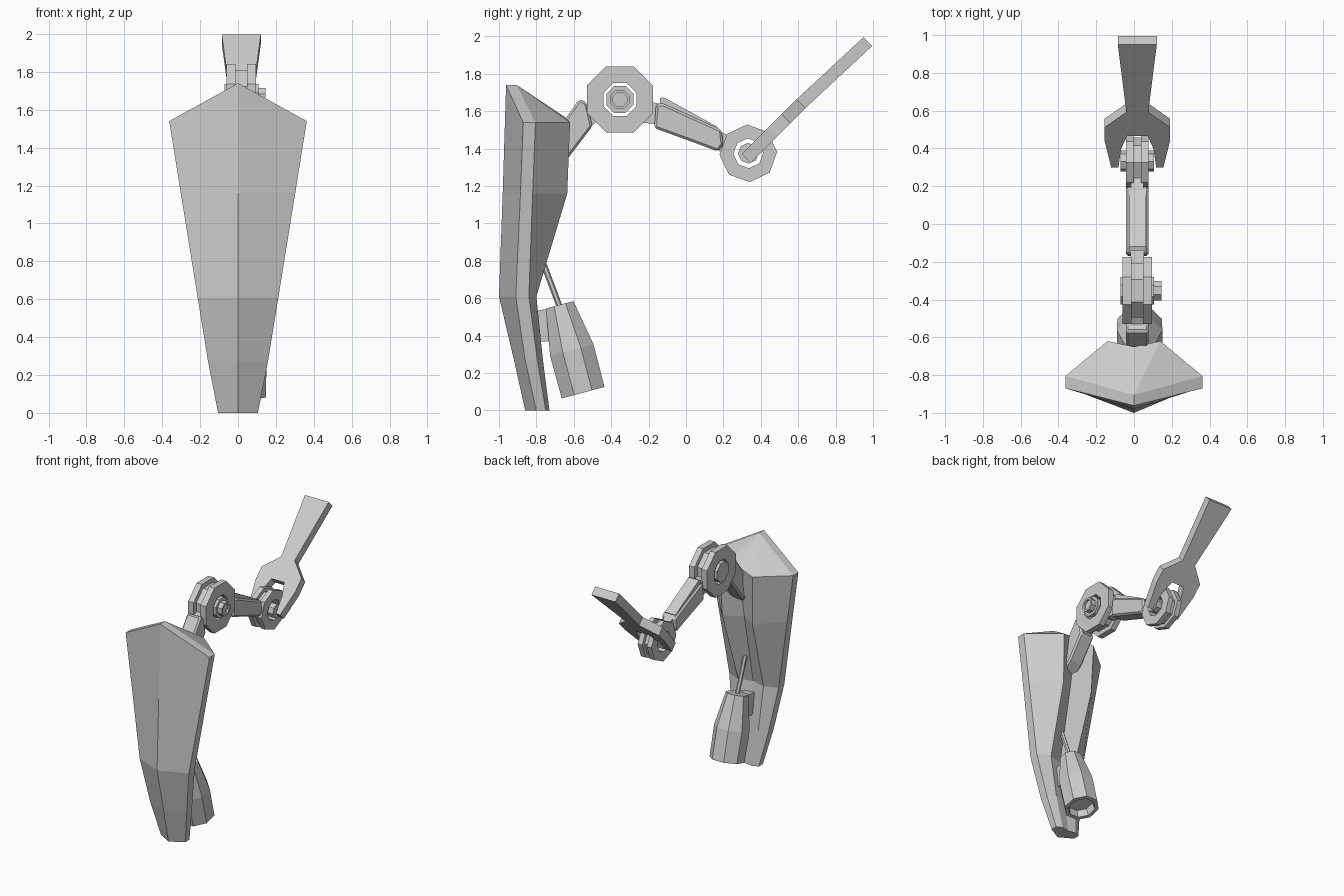
import bpy, bmesh
from math import pi, sin, cos
from mathutils import Vector

if "Cube" in bpy.data.objects:
    bpy.data.objects.remove(bpy.data.objects["Cube"])

CX = 0.0175  # centre plane of the arm


def loft(name, rings, caps=True, loop=False):
    """Skin a list of equal-length vertex rings."""
    bm = bmesh.new()
    vs = [[bm.verts.new(p) for p in r] for r in rings]
    n = len(vs[0])
    pairs = list(zip(vs, vs[1:])) + ([(vs[-1], vs[0])] if loop else [])
    for a, b in pairs:
        for i in range(n):
            j = (i + 1) % n
            bm.faces.new((a[i], a[j], b[j], b[i]))
    if caps and not loop:
        bm.faces.new(vs[0])
        bm.faces.new(vs[-1])
    bmesh.ops.recalc_face_normals(bm, faces=bm.faces)
    me = bpy.data.meshes.new(name)
    bm.to_mesh(me)
    bm.free()
    ob = bpy.data.objects.new(name, me)
    bpy.context.collection.objects.link(ob)
    return ob


def slab(name, profile, half, bevel=0.0):
    """Extrude a (y, z) profile sideways about the arm plane."""
    ob = loft(name, [[(CX + s * half, y, z) for y, z in profile] for s in (-1, 1)])
    if bevel:
        m = ob.modifiers.new("chamfer", "BEVEL")
        m.width, m.segments = bevel, 1
    return ob


def oct_x(x, c, r, rot):
    return [(x, c[0] + r * cos(rot + k * pi / 4), c[1] + r * sin(rot + k * pi / 4)) for k in range(8)]


def washer(name, c, x0, x1, r, hole, rot):
    return loft(name, [oct_x(x0, c, r, rot), oct_x(x1, c, r, rot),
                       oct_x(x1, c, hole, rot), oct_x(x0, c, hole, rot)], loop=True)


def turned(name, top, bottom, stations, sides=8):
    """Faceted turned part: stations are (distance, radius) along the axis."""
    a, d = Vector(top), (Vector(bottom) - Vector(top)).normalized()
    u = Vector((1, 0, 0))
    v = d.cross(u)
    ang = [2 * pi * (k + .5) / sides for k in range(sides)]
    return loft(name, [[a + d * t + (u * cos(w) + v * sin(w)) * r for w in ang] for t, r in stations])


# Shield: rows of z, ridge y, side x, side front y, side back y, lobe x, lobe y, valley y
rows = [(1.54, -.962, .363, -.87, -.805, .14, -.62, -.65),
        (1.16, -.98, .302, -.885, -.82, .13, -.635, -.72),
        (.61, -1.0, .213, -.91, -.84, .11, -.80, -.83),
        (.27, -.92, .158, -.86, -.795, .09, -.765, -.78),
        (0, -.86, .105, -.80, -.75, .06, -.73, -.74)]
rings = []
for i, (z, ry, sx, sf, sb, lx, ly, vy) in enumerate(rows):
    zr = 1.74 if i == 0 else z
    zv = 1.57 if i == 0 else z
    rings.append([(0, ry, zr), (sx, sf, z), (sx, sb, z), (lx, ly, z), (0, vy, zv),
                  (-lx, ly, z), (-sx, sb, z), (-sx, sf, z)])
shield = loft("shield", rings, caps=False)
bm = bmesh.new()
bm.from_mesh(shield.data)
bm.verts.ensure_lookup_table()
v = bm.verts
crest = v.new((0, -.905, 1.74))
bm.verts.ensure_lookup_table()
for ids in ((0, 1, 2), (2, 3), (3, 4), (4, 5), (5, 6), (6, 7, 0)):
    bm.faces.new([v[k] for k in ids] + [crest])
bm.faces.new([v[k] for k in range(32, 40)])
bmesh.ops.recalc_face_normals(bm, faces=bm.faces)
bm.to_mesh(shield.data)
bm.free()

# Thruster barrel with recessed mouth, its rod and its bracket
top, bot = (.03, -.675, .565), (.03, -.55, .095)
turned("barrel", top, bot, [(0, .082), (.25, .13), (.486, .128), (.486, .1), (.43, .09)])
turned("barrel_rod", (.03, -.775, .82), (.03, -.67, .54), [(0, .016), (.3, .016)], 6)
slab("barrel_bracket", [(-.83, .53), (-.68, .55), (-.62, .37), (-.83, .37)], .04)

# Elbow joint
A = (-.353, 1.663)
R = pi / 8
for side, x0, x1 in (("left", -.06, -.013), ("right", .048, .095)):
    washer("elbow_disc_" + side, A, x0, x1, .192, .095, R)
washer("elbow_tongue", A, -.013, .048, .155, .095, R)
loft("elbow_hub", [oct_x(x, A, .078, R) for x in (-.072, .107)])
washer("elbow_bolt", A, .107, .145, .055, .04, R)
loft("elbow_bolt_core", [oct_x(x, A, .04, R) for x in (.1, .13)])

# Wrist joint
B = (.333, 1.375)
for side, x0, x1 in (("left", -.042, -.002), ("right", .037, .077)):
    washer("wrist_disc_" + side, B, x0, x1, .154, .08, .05)
washer("wrist_tongue", B, -.002, .037, .125, .08, .05)
loft("wrist_hub", [oct_x(x, B, .055, .05) for x in (-.072, .107)])

# Arm links with narrow necks entering the joints
slab("lower_link", [(-.76, 1.40), (-.57, 1.665), (-.53, 1.645), (-.50, 1.52), (-.63, 1.35), (-.78, 1.22)], .06, .012)
slab("lower_link_neck", [(-.56, 1.62), (-.45, 1.68), (-.43, 1.58), (-.52, 1.51)], .035)
slab("upper_link", [(-.16, 1.64), (-.12, 1.64), (.19, 1.50), (.20, 1.42), (.17, 1.385), (.05, 1.43), (-.17, 1.51)], .06, .012)
slab("upper_link_plate", [(-.14, 1.67), (-.12, 1.675), (.17, 1.515), (.16, 1.49), (-.14, 1.63)], .045)
slab("upper_link_neck_elbow", [(-.25, 1.66), (-.14, 1.64), (-.14, 1.53), (-.25, 1.54)], .036)
slab("upper_link_neck_wrist", [(.17, 1.50), (.245, 1.46), (.24, 1.36), (.17, 1.39)], .034)

# Wrench-shaped hand: half outline (x offset, y) mirrored, laid on the slope
half = [(.054, .49), (.086, .42), (.10, .322), (.138, .322), (.1725, .46), (.1725, .535),
        (.058, .615), (.103, .972)]
outline = half + [(-x, y) for x, y in reversed(half)]


def slope(y):
    return 1.64 + (y - .615) * (.93 if y > .615 else 1.0)


loft("wrench_hand", [[(CX + x, y - s * .023, slope(y) + s * .024) for x, y in outline] for s in (-1, 1)])
